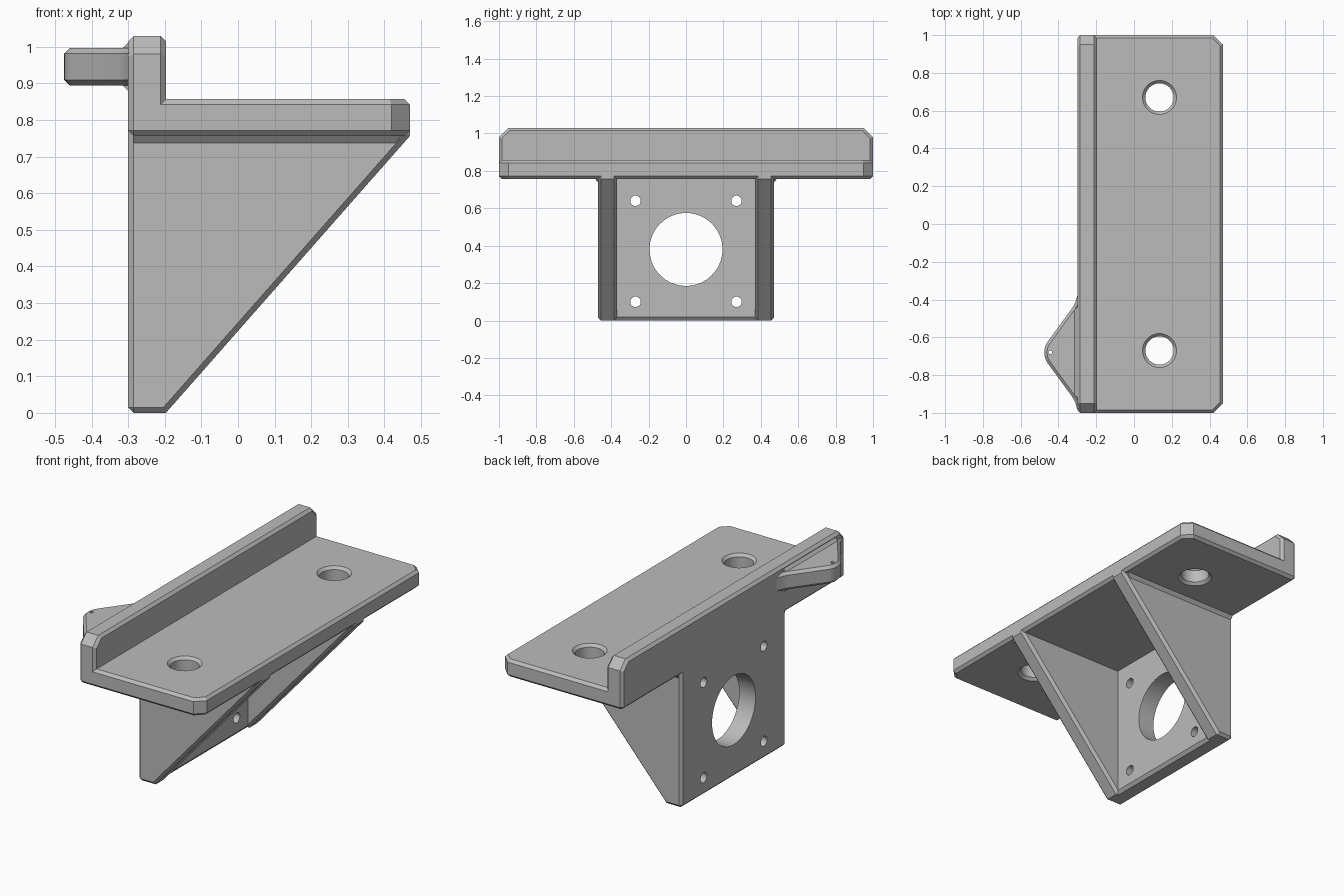
import bpy
import bmesh
from math import cos, sin, pi, radians
from mathutils import Matrix, Vector

if "Cube" in bpy.data.objects:
    bpy.data.objects.remove(bpy.data.objects["Cube"], do_unlink=True)

CHAMFER = 0.015
BACK, FRONT = -0.30, 0.47      # x limits of the shelf
INNER = -0.197                 # inner face of the wall and lip
UNDER, DECK, CREST = 0.757, 0.857, 1.03
TUCK = 0.80                    # height to which lower parts run into the shelf

grey = bpy.data.materials.new("plain grey")
grey.use_nodes = True
grey.diffuse_color = (0.5, 0.5, 0.5, 1)
grey.node_tree.nodes["Principled BSDF"].inputs["Base Color"].default_value = grey.diffuse_color


def finish(bm, name):
    bmesh.ops.recalc_face_normals(bm, faces=bm.faces)
    mesh = bpy.data.meshes.new(name)
    bm.to_mesh(mesh)
    bm.free()
    mesh.materials.append(grey)
    obj = bpy.data.objects.new(name, mesh)
    bpy.context.collection.objects.link(obj)
    return obj


def prism(points, start, end, axis="y"):
    """Extrude an (x, z) outline along y, or an (x, y) outline along z."""
    bm = bmesh.new()
    place = (lambda a, b: (a, start, b)) if axis == "y" else (lambda a, b: (a, b, start))
    face = bm.faces.new([bm.verts.new(place(a, b)) for a, b in points])
    top = bmesh.ops.extrude_face_region(bm, geom=[face])["geom"]
    shift = Vector((0, end - start, 0) if axis == "y" else (0, 0, end - start))
    bmesh.ops.translate(bm, verts=[g for g in top if isinstance(g, bmesh.types.BMVert)], vec=shift)
    bmesh.ops.recalc_face_normals(bm, faces=bm.faces)
    return bm


def bevel(bm, rule, size=CHAMFER):
    edges = [e for e in bm.edges if rule(e)]
    bmesh.ops.bevel(bm, geom=edges, offset=size, offset_type="OFFSET", segments=1,
                    profile=0.5, affect="EDGES", clamp_overlap=True)
    bmesh.ops.recalc_face_normals(bm, faces=bm.faces)


def sharp(edge):
    return edge.calc_face_angle_signed(0) > 0.9


def drill(obj, rings, centre, axis="z", sides=48):
    """Cut a turned hole given as (radius, height) rings along its axis."""
    bm = bmesh.new()
    loops = [[bm.verts.new((r * cos(2 * pi * i / sides), r * sin(2 * pi * i / sides), h))
              for i in range(sides)] for r, h in rings]
    for low, high in zip(loops, loops[1:]):
        for i in range(sides):
            j = (i + 1) % sides
            bm.faces.new((low[i], low[j], high[j], high[i]))
    bm.faces.new(loops[0][::-1])
    bm.faces.new(loops[-1])
    if axis == "x":
        bm.transform(Matrix.Rotation(pi / 2, 4, "Y"))
    bm.transform(Matrix.Translation(centre))
    cutter = finish(bm, "hole_cutter")
    cutter.hide_render = True
    cut = obj.modifiers.new("hole", "BOOLEAN")
    cut.operation, cut.solver, cut.object = "DIFFERENCE", "EXACT", cutter
    bpy.ops.object.select_all(action="DESELECT")
    bpy.context.view_layer.objects.active = obj
    obj.select_set(True)
    bpy.ops.object.modifier_apply(modifier=cut.name)
    bpy.data.objects.remove(cutter, do_unlink=True)


# Shelf with its raised rear lip, cut corners and chamfered edges
bm = prism([(BACK, UNDER), (FRONT, UNDER), (FRONT, DECK), (INNER, DECK),
            (INNER, CREST), (BACK, CREST)], -1, 1)


def outer_corner(edge):
    a, b = (v.co for v in edge.verts)
    upright = abs(a.x - FRONT) < 1e-4 and abs(b.x - FRONT) < 1e-4 and abs(a.z - b.z) > 0.01
    crest = abs(a.z - CREST) < 1e-4 and abs(b.z - CREST) < 1e-4 and abs(a.x - b.x) > 0.01
    return upright or crest


bevel(bm, outer_corner, 0.05)
bevel(bm, sharp)
shelf = finish(bm, "shelf")
for y in (-0.67, 0.67):
    drill(shelf, [(0.095, UNDER - 0.005), (0.075, UNDER + CHAMFER), (0.075, DECK - CHAMFER),
                  (0.095, DECK + 0.005)], (0.135, y, 0))

# Mounting wall with a large bore and four screw holes
bm = prism([(BACK, CHAMFER), (BACK + CHAMFER, 0), (INNER - CHAMFER, 0), (INNER, 0.018),
            (INNER, TUCK), (BACK, TUCK)], -0.455, 0.455)
wall = finish(bm, "mounting_wall")
drill(wall, [(0.195, -0.1), (0.195, 0.1)], (-0.25, 0, 0.38), "x", 64)
for y in (-0.27, 0.27):
    for z in (0.10, 0.64):
        drill(wall, [(0.028, -0.1), (0.028, 0.1)], (-0.25, y, z), "x", 24)

# Triangular gussets and the small fillets joining them to the shelf
for side, name in ((1, "left"), (-1, "right")):
    bm = prism([(BACK, 0), (INNER, 0), (FRONT, UNDER), (FRONT, TUCK), (BACK, TUCK)],
               side * 0.37, side * 0.47)
    bevel(bm, sharp)
    finish(bm, name + "_gusset")
    bm = prism([(BACK + CHAMFER, side * 0.46), (0.45, side * 0.46),
                (0.45, side * 0.49), (BACK + CHAMFER, side * 0.49)], UNDER - 0.02, UNDER + 0.005, "z")
    for v in bm.verts:
        if v.co.z < UNDER and abs(v.co.y) > 0.48:
            v.co.y = side * 0.47
        if v.co.z < UNDER and v.co.x > 0:
            v.co.x = 0.43
    finish(bm, name + "_fillet")

# Rounded pointed tab on the back of the lip
TAB_Y = -0.68
tip = [(-0.375 - 0.1 * cos(radians(a)), 0.1 * sin(radians(a))) for a in range(-40, 41, 8)]
flare = [(-0.327, 0.235), (-0.312, 0.262), (BACK, 0.30), (-0.27, 0.30)]
outline = [(x, -y) for x, y in reversed(flare)] + tip + flare
bm = prism([(x, TAB_Y + y) for x, y in outline], 0.895, 0.997, "z")
bevel(bm, lambda e: abs(e.verts[0].co.z - e.verts[1].co.z) < 1e-4
      and min(v.co.x for v in e.verts) < -0.28)
tab = finish(bm, "tab")
drill(tab, [(0.01, 0.85), (0.01, 1.05)], (-0.443, TAB_Y, 0), sides=16)

# Sloped root blending the tab into the lip, narrowing toward its ends
bm = prism([(-0.316, 0.896), (-0.316, 0.996), (-0.284, 1.028), (-0.284, 0.864)],
           TAB_Y - 0.25, TAB_Y + 0.25)
for v in bm.verts:
    if v.co.x < -0.3:
        v.co.y = TAB_Y + (v.co.y - TAB_Y) * 0.9
finish(bm, "tab_root")

# Smooth the turned and rounded surfaces while keeping edges crisp
for obj in (shelf, wall, tab):
    bpy.ops.object.select_all(action="DESELECT")
    obj.select_set(True)
    bpy.context.view_layer.objects.active = obj
    bpy.ops.object.shade_smooth_by_angle(angle=radians(25))
